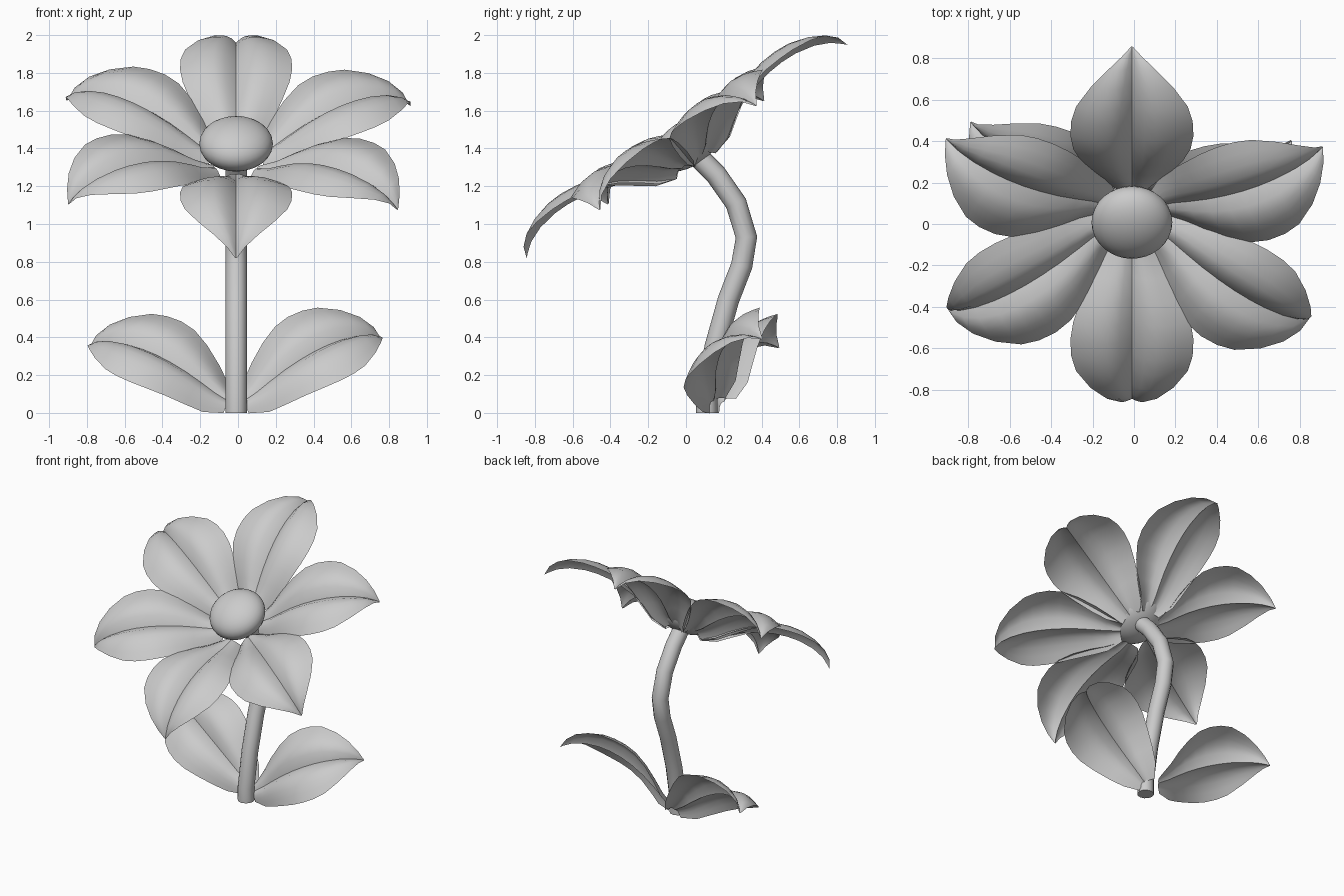
import bpy
import bmesh
import math
from mathutils import Matrix, Vector

old = bpy.data.objects.get("Cube")
if old:
    bpy.data.objects.remove(old, do_unlink=True)

grey = bpy.data.materials.new("plain_grey")
grey.use_nodes = True
tone = (0.6, 0.6, 0.6, 1)
grey.diffuse_color = tone
grey.node_tree.nodes["Principled BSDF"].inputs["Base Color"].default_value = tone


def finish(obj, angle=35):
    """Give the object its colour and smooth shading with sharp creases."""
    obj.data.materials.clear()
    obj.data.materials.append(grey)
    bpy.ops.object.select_all(action="DESELECT")
    obj.select_set(True)
    bpy.context.view_layer.objects.active = obj
    bpy.ops.object.shade_smooth_by_angle(angle=math.radians(angle))


def add_mesh(name, bm):
    mesh = bpy.data.meshes.new(name)
    bm.to_mesh(mesh)
    bm.free()
    obj = bpy.data.objects.new(name, mesh)
    bpy.context.collection.objects.link(obj)
    return obj


def frame(origin, direction, normal, scale=1.0):
    """Matrix with x along the blade and z out of its upper face."""
    d = direction.normalized()
    n = (normal - d * normal.dot(d)).normalized()
    basis = Matrix((d, n.cross(d), n)).transposed().to_4x4()
    return Matrix.Translation(origin) @ basis @ Matrix.Scale(scale, 4)


# Blade rows: distance from centre, half width, midrib height, rim height
BLADE = [(0.13, 0.07, -0.08, -0.11), (0.22, 0.145, -0.05, -0.08),
         (0.30, 0.195, -0.01, -0.02), (0.40, 0.245, 0.035, 0.045),
         (0.50, 0.283, 0.068, 0.09), (0.59, 0.297, 0.088, 0.11),
         (0.68, 0.293, 0.097, 0.118), (0.765, 0.27, 0.095, 0.12),
         (0.87, 0.20, 0.075, 0.11), (0.95, 0.12, 0.04, 0.085),
         (1.0, 0.05, 0.0, 0.04), (1.02, 0.004, -0.02, -0.02)]
HALF = 5


def blade(name, matrix):
    """Pointed sheet with a sunken midrib and two puffed halves."""
    bm = bmesh.new()
    rows = []
    for r, w, rib, rim in BLADE:
        row = []
        for i in range(-HALF, HALF + 1):
            s = abs(i) / HALF
            puff = 0.2 * w * math.sin(math.pi * s ** 0.75)
            row.append(bm.verts.new((r, w * i / HALF, rib + (rim - rib) * s + puff)))
        rows.append(row)
    for a, b in zip(rows, rows[1:]):
        for i in range(2 * HALF):
            bm.faces.new((a[i], b[i], b[i + 1], a[i + 1]))
    bm.transform(matrix)
    finish(add_mesh(name, bm))


# Tilted flower head
tilt = math.radians(33.6)
across = Vector((1, 0, 0))
upward = Vector((0, math.cos(tilt), math.sin(tilt)))
facing = Vector((0, -math.sin(tilt), math.cos(tilt)))
head = Vector((-0.01, -0.005, 1.4))
for k, degrees in enumerate((25.5, 90, 151.5, 209.5, 270, 327)):
    a = math.radians(degrees)
    blade(f"petal_{k + 1}",
          frame(head, across * math.cos(a) + upward * math.sin(a), facing))

# Flower centre, a flattened ball
bm = bmesh.new()
bmesh.ops.create_uvsphere(bm, u_segments=32, v_segments=16, radius=1)
bm.transform(frame(Vector((-0.01, 0.008, 1.425)), upward, facing)
             @ Matrix.Diagonal((0.195, 0.195, 0.12, 1)))
finish(add_mesh("flower_centre", bm))

# Bent stem
path = [(0.11, 0), (0.11, 0.1), (0.155, 0.35), (0.225, 0.6), (0.295, 0.78),
        (0.32, 0.93), (0.265, 1.11), (0.16, 1.26), (0.04, 1.38)]
curve = bpy.data.curves.new("stem", "CURVE")
curve.dimensions = "3D"
curve.bevel_depth = 0.057
curve.bevel_resolution = 4
curve.use_fill_caps = True
spline = curve.splines.new("POLY")
spline.points.add(len(path) - 1)
for point, (y, z) in zip(spline.points, path):
    point.co = (-0.01, y, z, 1)
stem = bpy.data.objects.new("stem", curve)
bpy.context.collection.objects.link(stem)
bpy.ops.object.select_all(action="DESELECT")
stem.select_set(True)
bpy.context.view_layer.objects.active = stem
bpy.ops.object.convert(target="MESH")
finish(bpy.context.view_layer.objects.active)

# Two leaves at the foot of the stem: tip, direction, facing
for name, tip, direction, normal in (
        ("left_leaf", (0.76, 0.39, 0.405), (0.72, 0.29, 0.285), (0.1, -0.64, 0.76)),
        ("right_leaf", (-0.79, 0.48, 0.36), (-0.75, 0.33, 0.245), (-0.1, -0.6, 0.79))):
    d = Vector(direction).normalized()
    blade(name, frame(Vector(tip) - d * 0.97, d, Vector(normal), 0.95))
